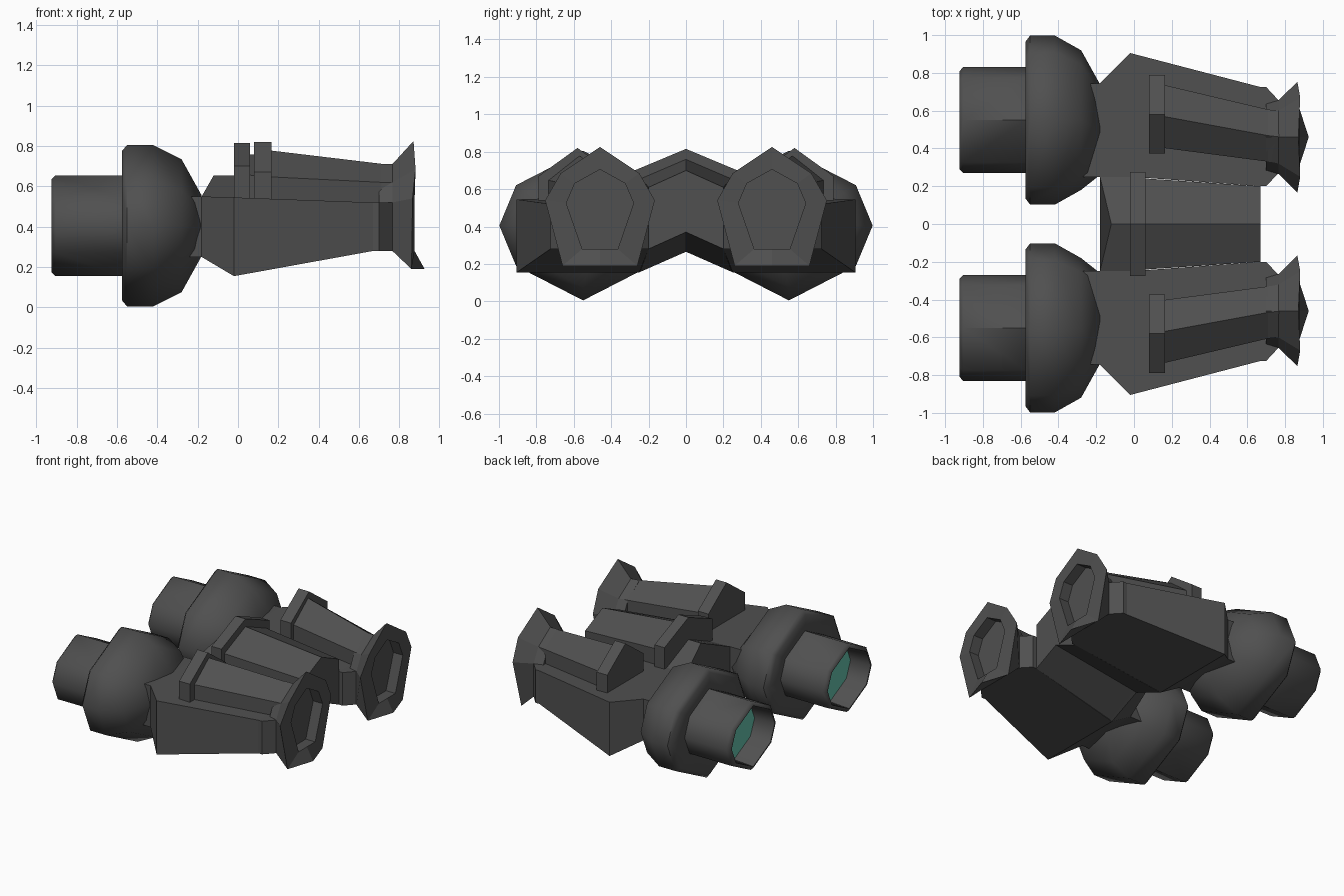
import bpy
import bmesh
import math

default_cube = bpy.data.objects.get("Cube")
if default_cube:
    bpy.data.objects.remove(default_cube, do_unlink=True)


def make_material(name, colour):
    material = bpy.data.materials.new(name)
    material.use_nodes = True
    material.diffuse_color = colour
    shader = material.node_tree.nodes["Principled BSDF"]
    shader.inputs["Base Color"].default_value = colour
    shader.inputs["Roughness"].default_value = 0.7
    return material


casing = make_material("charcoal_casing", (0.08, 0.08, 0.08, 1))
glass = make_material("teal_glass", (0.13, 0.54, 0.41, 1))


def symmetric(half, centre=0):
    """Close a half outline of (x, half width, z) points about its centre."""
    left = [(x, centre + w, z) for x, w, z in half]
    right = [(x, centre - w, z) for x, w, z in reversed(half) if w > 0]
    return left + right


def house(x, centre, width, peak, eave, base):
    """Gabled cross-section."""
    return symmetric([(x, 0, peak), (x, width, eave), (x, width, base)], centre)


def octagon(x, radius, centre=0.55, stretch=1.12):
    """Slightly flattened eight-sided cross-section."""
    shape = [(0, 1), (0.8, 0.54), (1, 0), (0.8, -0.54), (0, -1)]
    return symmetric([(x, w * radius * stretch, 0.405 + h * radius)
                      for w, h in shape], centre)


def loft(name, sections, material=casing, mirrored=True, smooth_angle=None):
    """Skin a row of matching loops, cap both ends and mirror across y."""
    bm = bmesh.new()
    rings = [[bm.verts.new(point) for point in loop] for loop in sections]
    for first, second in zip(rings, rings[1:]):
        count = len(first)
        for i in range(count):
            j = (i + 1) % count
            bm.faces.new((first[i], first[j], second[j], second[i]))
    bm.faces.new(rings[0])
    bm.faces.new(reversed(rings[-1]))
    bmesh.ops.recalc_face_normals(bm, faces=bm.faces)
    mesh = bpy.data.meshes.new(name)
    bm.to_mesh(mesh)
    bm.free()
    mesh.materials.append(material)
    part = bpy.data.objects.new(name, mesh)
    bpy.context.collection.objects.link(part)
    if smooth_angle:
        bpy.ops.object.select_all(action="DESELECT")
        part.select_set(True)
        bpy.context.view_layer.objects.active = part
        bpy.ops.object.shade_smooth_by_angle(angle=math.radians(smooth_angle))
    if mirrored:
        mirror = part.modifiers.new("Mirror", "MIRROR")
        mirror.use_axis = (False, True, False)
        mirror.use_mirror_merge = False
    return part


# Objective barrels: recess, rim, tube, wide ring and tapering shoulder
barrel_profile = [(-0.76, 0.21), (-0.925, 0.22), (-0.925, 0.23), (-0.905, 0.25),
                  (-0.57, 0.25), (-0.575, 0.37), (-0.55, 0.4), (-0.42, 0.4),
                  (-0.28, 0.33)]
barrel = [octagon(x, r) for x, r in barrel_profile]
barrel.append(octagon(-0.18, 0.15, centre=0.5, stretch=1.6))
loft("objective_barrel", barrel, smooth_angle=50)

# Glass plates set inside the barrels
loft("objective_lens", [octagon(x, 0.212) for x in (-0.765, -0.77)], glass)


# Prism housings
def box(x, inner, outer, bottom, top):
    return [(x, inner, bottom), (x, outer, bottom), (x, outer, top), (x, inner, top)]


loft("prism_housing", [
    box(-0.28, 0.25, 0.745, 0.25, 0.55),
    box(-0.18, 0.25, 0.745, 0.25, 0.55),
    box(-0.02, 0.25, 0.905, 0.155, 0.545),
    box(0.67, 0.2, 0.725, 0.28, 0.52),
    box(0.7, 0.2, 0.725, 0.28, 0.52),
    box(0.765, 0.27, 0.655, 0.28, 0.52),
])


# Central bridge with a ridged top and a valley underneath
def bridge(x, width, peak, eave, bottom, valley, recess=0):
    return symmetric([(x + recess, 0, peak), (x, width, eave),
                      (x, width, bottom), (x + recess, 0, valley)])


loft("bridge", [
    bridge(-0.18, 0.25, 0.655, 0.55, 0.25, 0.33, recess=0.06),
    bridge(-0.02, 0.25, 0.655, 0.545, 0.155, 0.265),
    bridge(0, 0.245, 0.765, 0.66, 0.16, 0.27),
    bridge(0.67, 0.2, 0.7, 0.61, 0.28, 0.37),
], mirrored=False)
loft("bridge_collar", [house(x, 0, 0.275, 0.815, 0.7, 0.5) for x in (-0.02, 0.06)],
     mirrored=False)

# Eyepiece tubes and their collars
loft("eyepiece_collar", [house(x, 0.58, 0.208, 0.82, 0.67, 0.5)
                         for x in (0.08, 0.165)])
loft("eyepiece_tube", [
    house(0.1, 0.58, 0.17, 0.785, 0.65, 0.5),
    house(0.71, 0.468, 0.138, 0.712, 0.62, 0.48),
    house(0.78, 0.46, 0.138, 0.71, 0.62, 0.48),
])


# Flared eyecups with a sunken opening and a pointed lower lip
def cup(stations, outline):
    half = [(x, w, z) for x, (w, z) in zip(stations, outline)]
    return symmetric(half, 0.46)


neck = [(0, 0.71), (0.14, 0.62), (0.195, 0.52), (0.195, 0.28), (0, 0.28)]
rim = [(0, 0.825), (0.21, 0.685), (0.293, 0.54), (0.2, 0.19), (0, 0.19)]
opening = [(0, 0.705), (0.135, 0.63), (0.18, 0.525), (0.095, 0.28), (0, 0.28)]
loft("eyecup", [
    cup([0.7] * 5, [(w * 0.9, z) for w, z in neck]),
    cup([0.765] * 5, neck),
    cup([0.87, 0.88, 0.865, 0.86, 0.925], rim),
    cup([0.875] * 5, opening),
    cup([0.8] * 5, opening),
])
